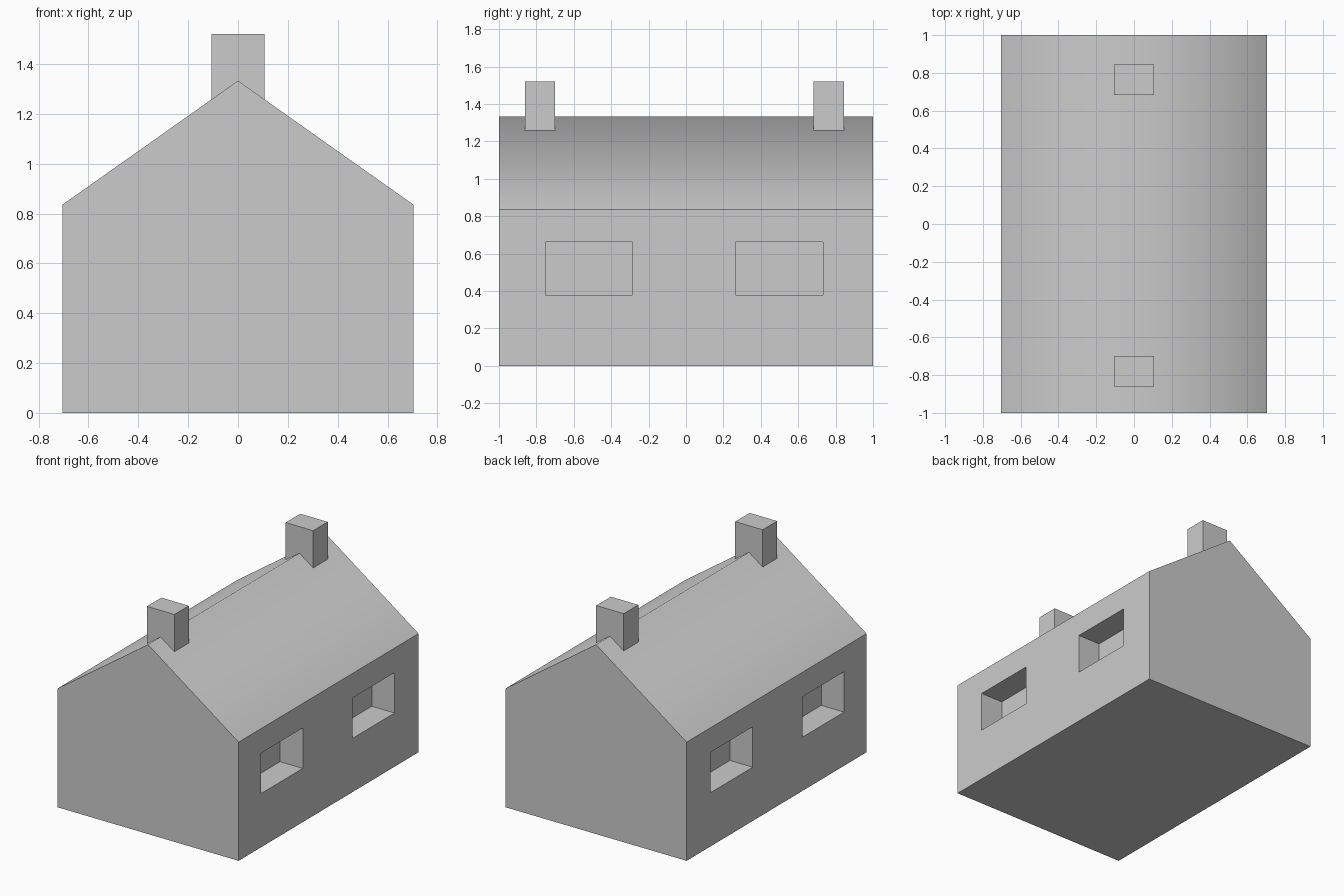
import bpy, bmesh
from mathutils import Matrix, Vector

if "Cube" in bpy.data.objects:
    bpy.data.objects.remove(bpy.data.objects["Cube"])

HALF_W, HALF_L, EAVE, RIDGE = 0.705, 1.0, 0.835, 1.333
RECESS = 0.177


def add_box(bm, lo, hi):
    lo, hi = Vector(lo), Vector(hi)
    size = Matrix.Diagonal((*(hi - lo), 1))
    bmesh.ops.create_cube(bm, size=1, matrix=Matrix.Translation((lo + hi) / 2) @ size)


def make_object(name, bm):
    bmesh.ops.recalc_face_normals(bm, faces=bm.faces)
    mesh = bpy.data.meshes.new(name)
    bm.to_mesh(mesh)
    bm.free()
    obj = bpy.data.objects.new(name, mesh)
    bpy.context.collection.objects.link(obj)
    return obj


# House body: gable profile extruded front to back
bm = bmesh.new()
profile = [(-HALF_W, 0), (HALF_W, 0), (HALF_W, EAVE), (0, RIDGE), (-HALF_W, EAVE)]
gable = bm.faces.new([bm.verts.new((x, -HALF_L, z)) for x, z in profile])
back = bmesh.ops.extrude_face_region(bm, geom=[gable], use_keep_orig=True)["geom"]
bmesh.ops.translate(bm, vec=(0, 2 * HALF_L, 0),
                    verts=[v for v in back if isinstance(v, bmesh.types.BMVert)])
bm.normal_update()
# Roof slopes shade softly over the ridge; walls stay flat
for f in bm.faces:
    f.smooth = len(f.verts) == 4 and f.calc_center_median().z > EAVE
house = make_object("house_body", bm)

# Window recesses: two on each long wall
bm = bmesh.new()
for y0, y1 in [(-0.75, -0.287), (0.265, 0.733)]:
    for side in (-1, 1):
        xs = sorted((side * (HALF_W - RECESS), side * (HALF_W + 0.1)))
        add_box(bm, (xs[0], y0, 0.378), (xs[1], y1, 0.662))
cutter = make_object("window_cutter", bm)
cutter.hide_render = True
cutter.display_type = 'WIRE'
cut = house.modifiers.new("windows", 'BOOLEAN')
cut.operation = 'DIFFERENCE'
cut.solver = 'EXACT'
cut.object = cutter

# Chimneys straddling the ridge
for name, y0, y1 in [("front_chimney", -0.86, -0.70), ("back_chimney", 0.683, 0.845)]:
    bm = bmesh.new()
    add_box(bm, (-0.107, y0, 1.25), (0.107, y1, 1.52))
    make_object(name, bm)
